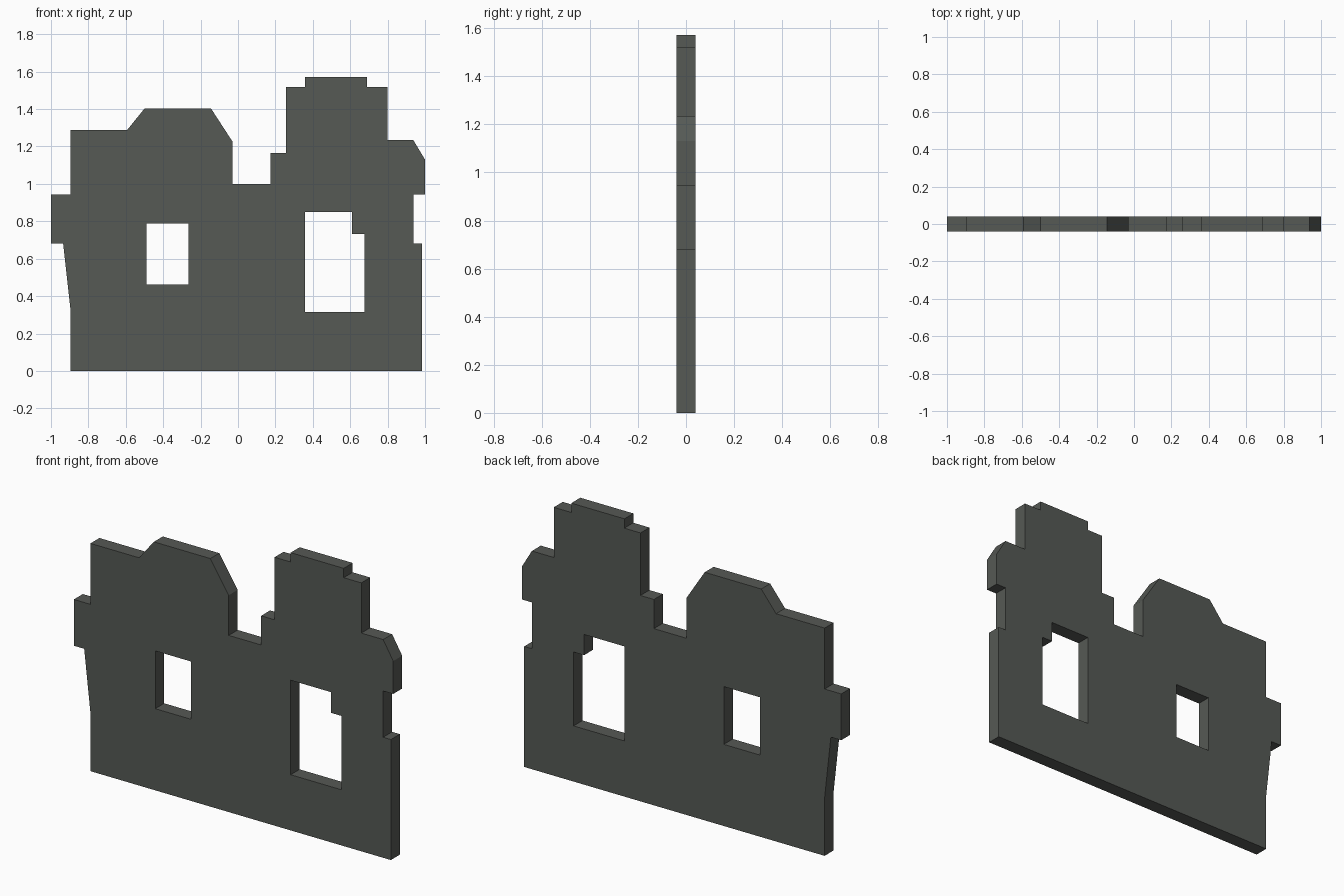
import bpy, bmesh, math

if "Cube" in bpy.data.objects:
    bpy.data.objects.remove(bpy.data.objects["Cube"])

HALF_DEPTH = 0.04

# Silhouette of the broken wall, anticlockwise from bottom left (x, z)
OUTLINE = [
    (-0.896, 0), (0.985, 0), (0.985, 0.682), (0.937, 0.682), (0.937, 0.944),
    (1.0, 0.944), (1.0, 1.13), (0.937, 1.235), (0.80, 1.235), (0.80, 1.519),
    (0.69, 1.519), (0.69, 1.572), (0.358, 1.572), (0.358, 1.519), (0.257, 1.519),
    (0.257, 1.165), (0.173, 1.165), (0.173, 1.0), (-0.03, 1.0), (-0.03, 1.227),
    (-0.145, 1.404), (-0.499, 1.404), (-0.592, 1.289), (-0.896, 1.289),
    (-0.896, 0.944), (-1.0, 0.944), (-1.0, 0.682), (-0.935, 0.682), (-0.896, 0.33),
]
SMALL_WINDOW = [(-0.49, 0.462), (-0.265, 0.462), (-0.265, 0.789), (-0.49, 0.789)]
LARGE_WINDOW = [(0.358, 0.315), (0.676, 0.315), (0.676, 0.733),
                (0.61, 0.733), (0.61, 0.85), (0.358, 0.85)]


def add_loop(curve, points):
    spline = curve.splines.new('POLY')
    spline.points.add(len(points) - 1)
    for p, (x, z) in zip(spline.points, points):
        p.co = (x, z, 0, 1)
    spline.use_cyclic_u = True


# Wall profile with window openings, filled and extruded
curve = bpy.data.curves.new("ruined_wall_profile", 'CURVE')
curve.dimensions = '2D'
curve.fill_mode = 'BOTH'
curve.extrude = HALF_DEPTH
for loop in (OUTLINE, SMALL_WINDOW, LARGE_WINDOW):
    add_loop(curve, loop)
wall = bpy.data.objects.new("ruined_wall", curve)
bpy.context.collection.objects.link(wall)
wall.rotation_euler.x = math.pi / 2

# Turn into one clean flat-shaded mesh
bpy.context.view_layer.objects.active = wall
wall.select_set(True)
bpy.ops.object.convert(target='MESH')
bpy.ops.object.transform_apply(location=False, rotation=True, scale=False)
bm = bmesh.new()
bm.from_mesh(wall.data)
bmesh.ops.remove_doubles(bm, verts=bm.verts, dist=0.0005)
bmesh.ops.recalc_face_normals(bm, faces=bm.faces)
for f in bm.faces:
    f.smooth = False
    f.material_index = 0
bm.to_mesh(wall.data)
bm.free()

# Dark grey stone
stone = bpy.data.materials.new("dark_grey_stone")
stone.diffuse_color = (0.092, 0.100, 0.090, 1)
stone.use_nodes = True
stone.node_tree.nodes["Principled BSDF"].inputs["Base Color"].default_value = stone.diffuse_color
wall.data.materials.clear()
wall.data.materials.append(stone)
